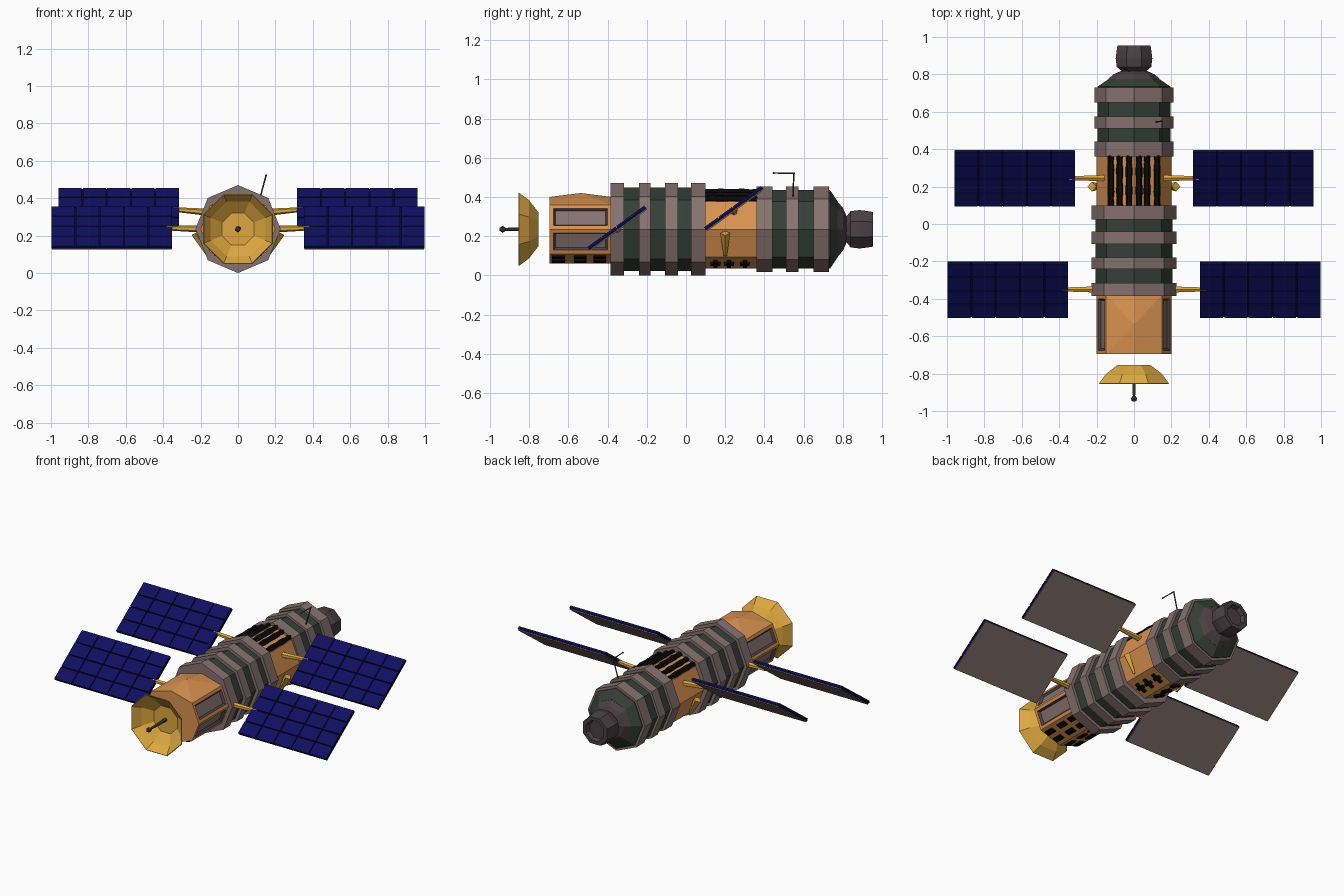
import bpy, bmesh
from math import sin, cos, pi, radians
from mathutils import Vector, Matrix

if "Cube" in bpy.data.objects:
    bpy.data.objects.remove(bpy.data.objects["Cube"], do_unlink=True)

ZC = 0.235  # height of the long axis


def material(name, *rgb):
    m = bpy.data.materials.new(name)
    m.use_nodes = True
    m.diffuse_color = (*rgb, 1)
    m.node_tree.nodes["Principled BSDF"].inputs["Base Color"].default_value = (*rgb, 1)
    return m


ORANGE = material("orange foil", .70, .29, .08)
GOLD = material("gold", .73, .39, .05)
NAVY = material("navy cells", .005, .005, .12)
LINE = material("dark navy", .002, .002, .035)
GREEN = material("dark green", .035, .052, .04)
PINK = material("pink grey", .24, .17, .16)
DARK = material("dark purple grey", .07, .053, .058)
BLACK = material("black", .003, .003, .003)


def finish(name, bm, *mats):
    bmesh.ops.recalc_face_normals(bm, faces=bm.faces)
    me = bpy.data.meshes.new(name)
    bm.to_mesh(me)
    bm.free()
    for m in mats:
        me.materials.append(m)
    ob = bpy.data.objects.new(name, me)
    bpy.context.collection.objects.link(ob)
    return ob


def loft(rings, cap_start=True, cap_end=True):
    """Skin a list of closed rings of points."""
    bm = bmesh.new()
    rows = [[bm.verts.new(p) for p in ring] for ring in rings]
    n = len(rows[0])
    for a, b in zip(rows, rows[1:]):
        for i in range(n):
            j = (i + 1) % n
            bm.faces.new((a[i], a[j], b[j], b[i]))
    if cap_start:
        bm.faces.new(rows[0])
    if cap_end:
        bm.faces.new(rows[-1])
    return bm


def lathe(profile, sides=8, turn=0.0, squash=0.97):
    """Rings around the long axis from (radius, y) pairs."""
    angles = [turn + 2 * pi * i / sides for i in range(sides)]
    return [[(r * squash * cos(a), y, ZC + r * sin(a)) for a in angles] for r, y in profile]


def box(name, size, mat, matrix, taper=1.0):
    bm = bmesh.new()
    bmesh.ops.create_cube(bm, size=1)
    for v in bm.verts:
        if v.co.z > 0:
            v.co.x *= taper
            v.co.y *= taper
        v.co = Vector(c * s for c, s in zip(v.co, size))
    bm.transform(matrix)
    return finish(name, bm, mat)


def rod(name, a, b, r1, r2, mat, sides=6):
    a, b = Vector(a), Vector(b)
    bm = bmesh.new()
    bmesh.ops.create_cone(bm, cap_ends=True, segments=sides, radius1=r1, radius2=r2,
                          depth=(b - a).length)
    turn = (b - a).to_track_quat('Z', 'Y').to_matrix().to_4x4()
    bm.transform(Matrix.Translation((a + b) / 2) @ turn)
    return finish(name, bm, mat)


def ball(name, loc, r, mat):
    bm = bmesh.new()
    bmesh.ops.create_icosphere(bm, subdivisions=1, radius=r)
    bm.transform(Matrix.Translation(loc))
    return finish(name, bm, mat)


# Hull cores and the raised bands around them
finish("front_hull", loft(lathe([(.213, -.37), (.213, .09)])), GREEN)
finish("rear_hull", loft(lathe([(.2, .37), (.2, .735), (.14, .775)])), GREEN)
for i, (r, y0, y1) in enumerate([(.235, -.385, -.315), (.235, -.24, -.18), (.235, -.107, -.04),
                                 (.235, .025, .1), (.217, .36, .44), (.217, .51, .575),
                                 (.217, .65, .73)]):
    finish(f"band_{i + 1}", loft(lathe([(r, y0), (r, y1)])), PINK)

# Tail dome and docking cap
finish("tail_dome", loft(lathe([(.14, .774), (.11, .8), (.06, .822)], squash=1)), DARK)
finish("docking_cap", loft(lathe([(.06, .81), (.1, .84), (.106, .885), (.1, .93), (.095, .955),
                                  (.07, .955), (.06, .93)], turn=pi / 8, squash=1)), DARK)

# Nose section: eight-sided, peaked roof, recessed side windows
half = [(.2, ZC), (.15, .36), (0, .40), (-.15, .36), (-.2, ZC), (-.15, .11), (0, .06), (.15, .11)]
bm = loft([[(x, y, z) for x, z in half] for y in (-.695, -.38)])
ridge = [e for e in bm.edges if all(abs(v.co.x) < .01 and v.co.z > .39 for v in e.verts)]
bmesh.ops.subdivide_edges(bm, edges=ridge, cuts=1)
peak = next(v for v in bm.verts if -.6 < v.co.y < -.5)
peak.co.z += .02
corners = [v for v in bm.verts if abs(abs(v.co.x) - .15) < .01 and v.co.z > .3]
bmesh.ops.connect_verts(bm, verts=[peak] + corners)
bmesh.ops.recalc_face_normals(bm, faces=bm.faces)
sides = [f for f in bm.faces if abs(f.normal.x) > .8]
bmesh.ops.inset_individual(bm, faces=sides, thickness=.028)
frames = bmesh.ops.inset_individual(bm, faces=sides, thickness=.014, depth=-.014)
for f in frames["faces"]:
    f.material_index = 2
for f in sides:
    f.material_index = 1
finish("nose_section", bm, ORANGE, PINK, DARK)

# Waist section with black pipes on top
finish("waist_section", loft(lathe([(.2, .09), (.2, .37)], squash=1)), ORANGE)
for i, x in enumerate((-.122, -.075, -.025, .025, .068, .122)):
    z = .435 - abs(x) * .42
    bm = loft([[(x + r * cos(a * pi / 3), y, z + r * sin(a * pi / 3)) for a in range(6)]
               for y, r in ((.1, .019), (.14, .017), (.17, .021), (.23, .018), (.29, .021),
                            (.33, .016), (.365, .02))])
    finish(f"top_pipe_{i + 1}", bm, BLACK)

for side, s in (("left", 1), ("right", -1)):
    # Small boxes on the underside of nose and waist
    for k, y in enumerate((-.65, -.54, -.44)):
        for x in (.045, .11):
            m = (Matrix.Translation((s * x, y, .06 + x / 3)) @
                 Matrix.Rotation(-s * .32, 4, 'Y'))
            box(f"{side}_nose_vent_{k + 1}", (.035, .065, .016), BLACK, m)
    for k, y in enumerate((.15, .22, .3)):
        m = Matrix.Translation((s * .07, y, .062)) @ Matrix.Rotation(-s * .4, 4, 'Y')
        box(f"{side}_waist_vent_{k + 1}", (.075, .02, .022), BLACK, m)
        box(f"{side}_waist_vent_bar_{k + 1}", (.02, .05, .022), BLACK, m)

    # Side horn on the waist
    rod(f"{side}_horn", (s * .165, .2, .1), (s * .225, .2, .215), .008, .026, GOLD, 4)

    # Solar wings with struts
    for place, cx, cy, cz, sx, sz in (("front", .675, -.35, .24, .19, .235),
                                      ("rear", .638, .245, .34, .16, .325)):
        rod(f"{side}_{place}_strut", (s * sx, cy, sz), (s * (cx - .29), cy, cz),
            .019, .012, GOLD)
        m = Matrix.Translation((s * cx, cy, cz)) @ Matrix.Rotation(radians(36), 4, 'X')
        box(f"{side}_{place}_wing_back", (.64, .355, .006), PINK,
            m @ Matrix.Translation((0, 0, -.009)))
        box(f"{side}_{place}_wing_core", (.646, .36, .01), LINE, m)
        bm = bmesh.new()
        cols, rows, w, h = 5, 4, .13, .091
        for c in range(cols):
            for r in range(rows):
                spot = Matrix.Translation(((c - 2) * w, (r - 1.5) * h, .004))
                bmesh.ops.create_cube(bm, size=1, matrix=spot @
                                      Matrix.Diagonal((w - .006, h - .006, .018, 1)))
        bm.transform(m)
        finish(f"{side}_{place}_wing_cells", bm, NAVY)

# Dish with feed
bm = loft(lathe([(.198, -.855), (.158, -.805), (.092, -.758)], turn=pi / 8, squash=1),
          cap_start=False)
dish = finish("dish", bm, GOLD)
shell = dish.modifiers.new("thickness", 'SOLIDIFY')
shell.thickness = .005
rod("dish_feed", (0, -.757, ZC), (0, -.94, ZC), .012, .007, DARK)
ball("dish_feed_tip", (0, -.935, ZC), .018, DARK)

# Whip antenna on the rear hull
rod("antenna_mast", (.112, .545, .38), (.15, .55, .522), .004, .004, DARK)
rod("antenna_arm", (.15, .555, .52), (.15, .445, .522), .004, .003, DARK)
ball("antenna_tip", (.15, .447, .522), .006, DARK)
